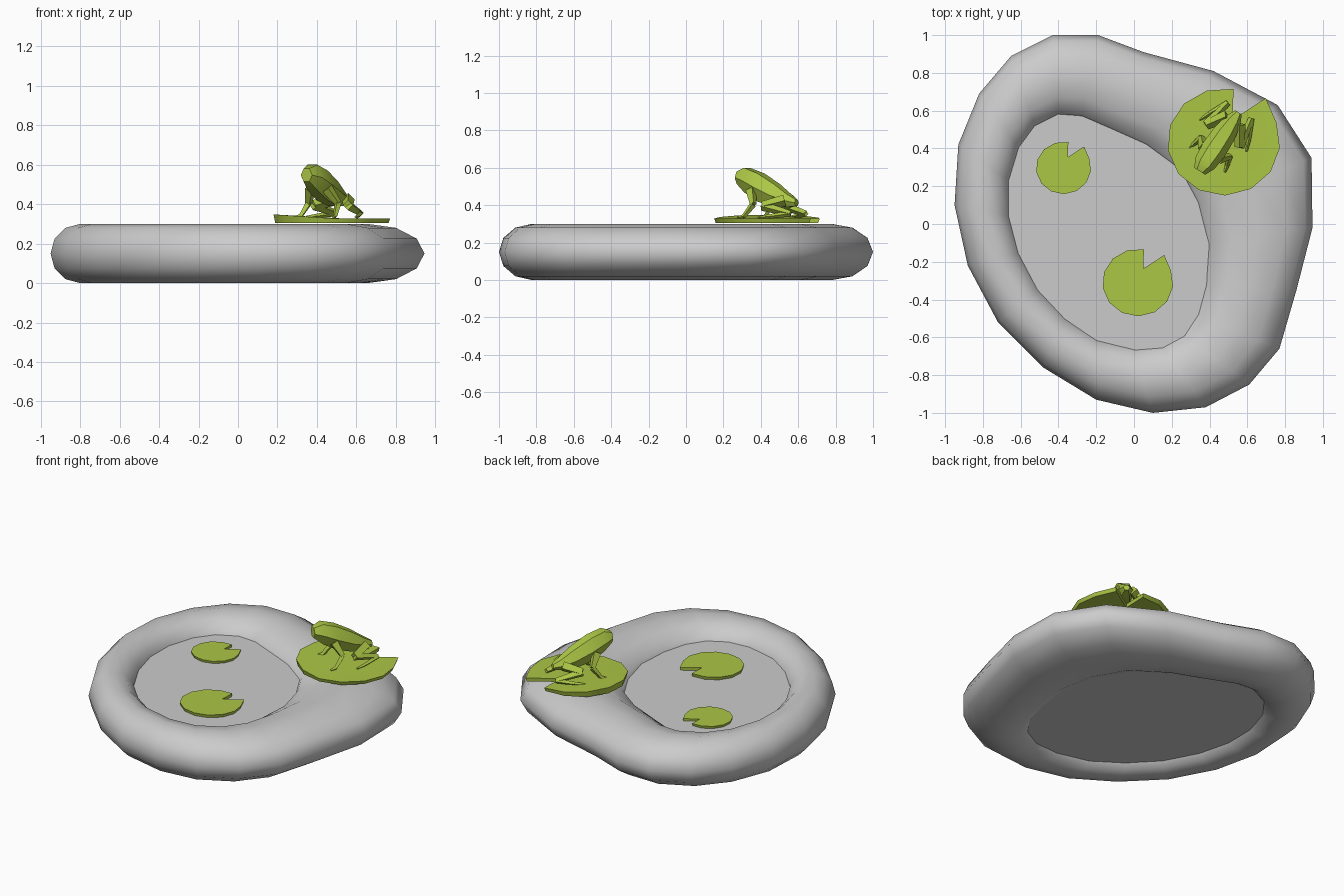
import bpy, bmesh
from math import sin, cos, pi, radians
from mathutils import Vector

if "Cube" in bpy.data.objects:
    bpy.data.objects.remove(bpy.data.objects["Cube"])

green = bpy.data.materials.new("leaf_green")
green.diffuse_color = (0.41, 0.57, 0.06, 1)
green.use_nodes = True
green.node_tree.nodes["Principled BSDF"].inputs["Base Color"].default_value = green.diffuse_color


def finish(name, bm, mat=None, angle=None):
    bmesh.ops.recalc_face_normals(bm, faces=bm.faces)
    me = bpy.data.meshes.new(name)
    bm.to_mesh(me)
    bm.free()
    ob = bpy.data.objects.new(name, me)
    bpy.context.collection.objects.link(ob)
    if mat:
        me.materials.append(mat)
    if angle:
        bpy.ops.object.select_all(action='DESELECT')
        ob.select_set(True)
        bpy.context.view_layer.objects.active = ob
        bpy.ops.object.shade_smooth_by_angle(angle=radians(angle))
    return ob


def loft(bm, rings, closed=False):
    """Skin equal-sized rings of points; cap the ends unless closed."""
    vs = [[bm.verts.new(p) for p in r] for r in rings]
    n = len(vs[0])
    pairs = list(zip(vs, vs[1:])) + ([(vs[-1], vs[0])] if closed else [])
    for a, b in pairs:
        for i in range(n):
            j = (i + 1) % n
            bm.faces.new((a[i], a[j], b[j], b[i]))
    if not closed:
        bm.faces.new(vs[0])
        bm.faces.new(vs[-1])


# Pond outlines, seen from above
outer = [(-.43, 1), (-.19, 1), (.05, .91), (.42, .81), (.76, .63), (.94, .35), (.945, -.02),
         (.86, -.35), (.77, -.66), (.61, -.85), (.38, -.97), (.1, -1), (-.2, -.93), (-.48, -.76),
         (-.72, -.52), (-.88, -.22), (-.95, .1), (-.93, .42), (-.82, .69), (-.65, .89)]
inner = [(-.4, .56), (-.28, .55), (-.12, .48), (.05, .4), (.22, .27), (.31, .1), (.37, -.11),
         (.36, -.32), (.32, -.47), (.25, -.58), (.14, -.64), (0, -.65), (-.2, -.6), (-.36, -.49),
         (-.5, -.34), (-.6, -.15), (-.65, .04), (-.65, .22), (-.6, .39), (-.52, .5)]


def between(i, t, z):
    return Vector(inner[i]).lerp(Vector(outer[i]), t).to_3d() + Vector((0, 0, z))


# Rounded rim of twelve-sided section
bm = bmesh.new()
loft(bm, [[between(i, .5 - .5 * cos(k * pi / 6), .15 + .15 * sin(k * pi / 6)) for k in range(12)]
          for i in range(20)], closed=True)
finish("pond_rim", bm, angle=60)

# Water, with the pond floor as its underside
bm = bmesh.new()
loft(bm, [[between(i, .25, z) for i in range(20)] for z in (.05, .205)])
finish("water", bm)


# Notched lily pads
def lily_pad(name, x, y, z, r, thick, curl=0):
    outline = [(.16, .4)]
    for k in range(13):
        a = radians(80 + k * (328 / 12))
        outline.append((1.02 * cos(a), .97 * sin(a)))
    outline[-1] = (.76, .79)
    bm = bmesh.new()
    layers = []
    for zz, s in ((z, .97), (z + thick, 1)):
        ring = [bm.verts.new((x + r * s * px, y + r * s * py,
                              zz + curl * max(0, -px) * (zz > z))) for px, py in outline]
        for i in range(1, 13):
            bm.faces.new((ring[0], ring[i], ring[i + 1]))
        layers.append(ring)
    lo, hi = layers
    for i in range(14):
        j = (i + 1) % 14
        bm.faces.new((lo[i], lo[j], hi[j], hi[i]))
    finish(name, bm, green, 60)


lily_pad("large_lily_pad", .475, .435, .305, .293, .023, .02)
lily_pad("middle_lily_pad", .02, -.31, .205, .184, .02)
lily_pad("small_lily_pad", -.373, .297, .205, .143, .016)

# Frog frame: forward, left, up
origin = Vector((.46, .45, .33))
fwd, side, up = Vector((-.55, -.83, 0)), Vector((.83, -.55, 0)), Vector((0, 0, 1))


def frog(f, s, u):
    return origin + fwd * f + side * s + up * u


# Frog body: six-sided sections from snout to rump
bm = bmesh.new()
rings = []
for f, lo, hi, w in ((.205, .185, .25, .035), (.15, .14, .27, .06), (.06, .09, .24, .068),
                     (-.04, .06, .185, .062), (-.12, .06, .13, .045), (-.17, .065, .1, .02)):
    m = lo + .5 * (hi - lo)
    rings.append([frog(f, s * w, u) for s, u in
                  ((-.5, lo), (.5, lo), (1, m), (.5, hi), (-.5, hi), (-1, m))])
loft(bm, rings)
finish("frog_body", bm, green, 40)


# Frog legs: tapered four-sided limbs through joints (forward, side, up, radius)
def leg(name, joints, sgn):
    bm = bmesh.new()
    for (f0, s0, u0, r0), (f1, s1, u1, r1) in zip(joints, joints[1:]):
        a, b = frog(f0, sgn * s0, u0), frog(f1, sgn * s1, u1)
        d = (b - a).normalized()
        p = d.cross(up if abs(d.z) < .8 else fwd).normalized()
        q = d.cross(p)
        loft(bm, [[c + r * v for v in (p, q, -p, -q)] for c, r in ((a, r0), (b, r1))])
    finish(name, bm, green, 40)


for label, sgn in (("left", 1), ("right", -1)):
    leg(label + "_front_leg", [(.09, .05, .15, .03), (.05, .09, .075, .018),
                               (.1, .105, .01, .012), (.135, .115, .005, .006)], sgn)
    leg(label + "_hind_leg", [(-.12, .04, .095, .032), (-.02, .105, .065, .026),
                              (-.18, .075, .025, .016), (-.08, .125, .01, .012),
                              (-.02, .15, .005, .006)], sgn)
